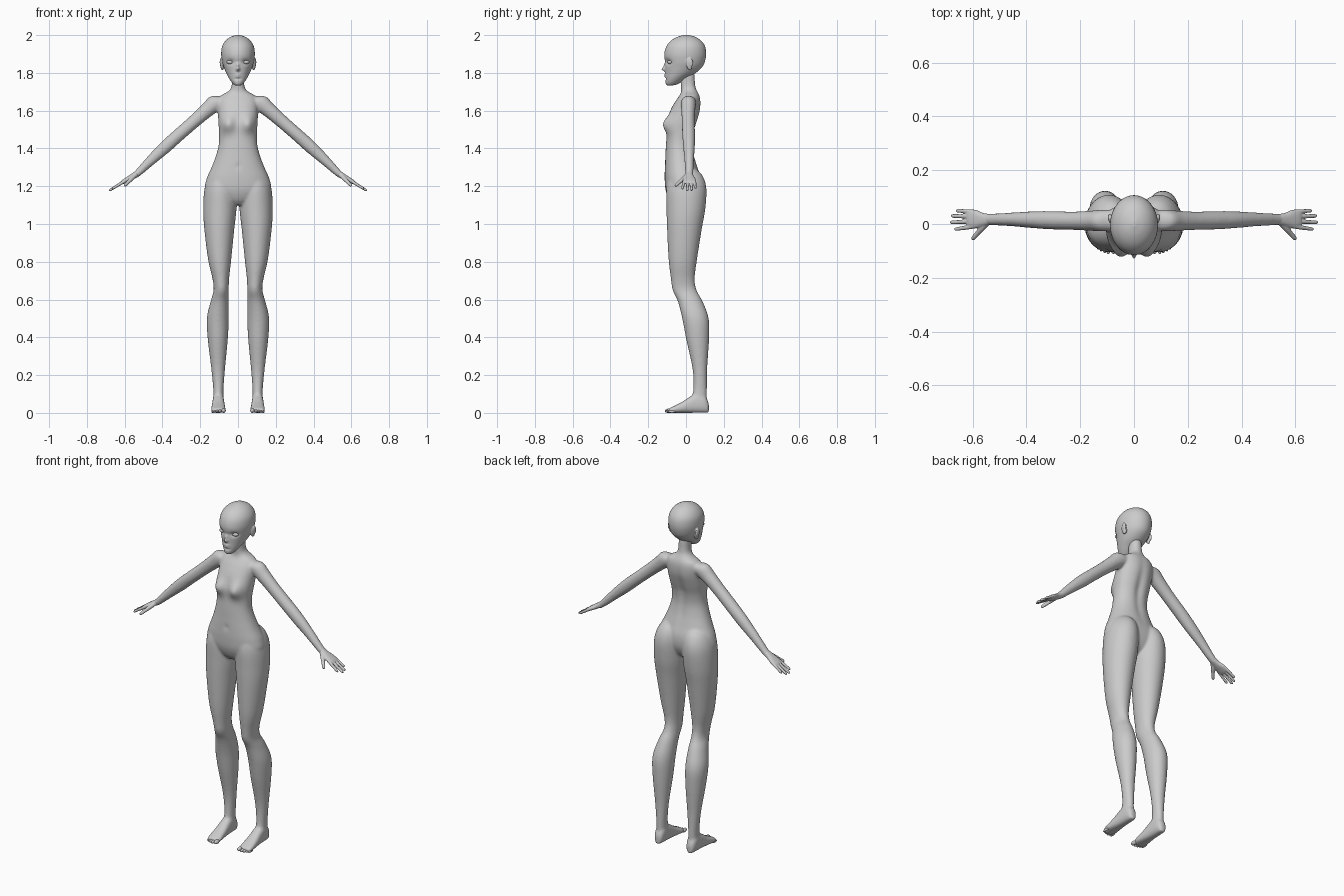
import bpy, bmesh, math
from mathutils import Vector, Matrix

X, Y, Z = Vector((1, 0, 0)), Vector((0, 1, 0)), Vector((0, 0, 1))


def catmull(a, b, c, d, t):
    return [0.5 * (2 * q + (r - p) * t + (2 * p - 5 * q + 4 * r - s) * t * t
                   + (3 * q - p - 3 * r + s) * t ** 3) for p, q, r, s in zip(a, b, c, d)]


def loft(bm, rings, u, v, side=1, n=40, k=5, power=2.0):
    """Closed skin through rings (x, y, z, half size along u, half size along v)."""
    fine = []
    for i in range(len(rings) - 1):
        quad = [rings[max(0, min(len(rings) - 1, i + o))] for o in (-1, 0, 1, 2)]
        fine += [catmull(*quad, j / k) for j in range(k)]
    fine.append(rings[-1])
    loops = []
    for x, y, z, a, b in fine:
        loop = []
        for j in range(n):
            t = 2 * math.pi * j / n
            c, s = math.cos(t), math.sin(t)
            c = math.copysign(abs(c) ** (2 / power), c)
            s = math.copysign(abs(s) ** (2 / power), s)
            p = Vector((x, y, z)) + u * (max(a, .001) * c) + v * (max(b, .001) * s)
            p.x *= side
            loop.append(bm.verts.new(p))
        loops.append(loop)
    for l0, l1 in zip(loops, loops[1:]):
        for j in range(n):
            bm.faces.new((l0[j], l0[(j + 1) % n], l1[(j + 1) % n], l1[j]))
    bm.faces.new(loops[0])
    bm.faces.new(loops[-1])


def stack(bm, rows, side=1, **kw):
    """Horizontal rings given as (centre x, z, half width, front y, back y)."""
    loft(bm, [(x, (f + b) / 2, z, w, (b - f) / 2) for x, z, w, f, b in rows], X, Y, side, **kw)


def finger(bm, p0, p1, r0, r1, side):
    d = (p1 - p0).normalized()
    u = d.cross(Z).normalized()
    rings = []
    for t, s in ((0, .9), (.35, 1), (.6, .95), (.88, 1), (.96, .75), (1, .25)):
        r = (r0 + (r1 - r0) * t) * s
        rings.append((*p0.lerp(p1, t), r, r))
    loft(bm, rings, u, u.cross(d), side, n=16, k=3)


def ball(bm, centre, size, rot=0):
    m = Matrix.Translation(centre) @ Matrix.Rotation(rot, 4, 'X') @ Matrix.Diagonal((*size, 1))
    bmesh.ops.create_uvsphere(bm, u_segments=24, v_segments=16, radius=1, matrix=m)


def sculpt(bm, bumps):
    """Soft pushes along y: (x, z, spread x, spread z, push, -1 front / 1 back)."""
    for vert in bm.verts:
        x, y, z = vert.co
        for bx, bz, sx, sz, push, face in bumps:
            if y * face > .015:
                fade = min(1, (y * face - .015) / .03)
                vert.co.y += push * fade * math.exp(-((x - bx) / sx) ** 2 - ((z - bz) / sz) ** 2)


def finish(bm, name, voxel=0, smooth=0):
    bmesh.ops.recalc_face_normals(bm, faces=bm.faces)
    for f in bm.faces:
        f.smooth = True
    me = bpy.data.meshes.new(name)
    bm.to_mesh(me)
    bm.free()
    ob = bpy.data.objects.new(name, me)
    bpy.context.collection.objects.link(ob)
    if voxel:
        r = ob.modifiers.new("blend", 'REMESH')
        r.mode, r.voxel_size, r.use_smooth_shade = 'VOXEL', voxel, True
        s = ob.modifiers.new("soften", 'SMOOTH')
        s.factor, s.iterations = .5, smooth


# torso and neck
bm = bmesh.new()
stack(bm, [(0, 1.10, .04, -.065, .03), (0, 1.13, .11, -.09, .06), (0, 1.18, .172, -.108, .08),
           (0, 1.24, .166, -.113, .08), (0, 1.30, .14, -.112, .062), (0, 1.36, .117, -.109, .045),
           (0, 1.42, .102, -.106, .036), (0, 1.48, .1, -.1, .042), (0, 1.54, .104, -.092, .06),
           (0, 1.60, .106, -.082, .076), (0, 1.65, .105, -.056, .078), (0, 1.68, .09, -.035, .072),
           (0, 1.70, .055, -.026, .062), (0, 1.73, .034, -.027, .05), (0, 1.80, .031, -.035, .045)],
      n=64, power=2.2)
sculpt(bm, [(.056, 1.53, .04, .045, -.038, -1), (-.056, 1.53, .04, .045, -.038, -1),
            (0, 1.48, .022, .14, -.012, 1), (0, 1.305, .012, .015, .005, -1)])

for s in (1, -1):
    # legs
    stack(bm, [(.08, 1.30, .03, -.04, .04), (.085, 1.26, .066, -.085, .085), (.092, 1.19, .085, -.104, .108),
               (.096, 1.08, .088, -.103, .102), (.099, .97, .079, -.1, .083), (.097, .81, .061, -.092, .058),
               (.091, .71, .044, -.08, .046), (.089, .65, .040, -.071, .056), (.097, .59, .048, -.043, .088),
               (.107, .50, .058, -.02, .12), (.107, .39, .053, .001, .122), (.105, .23, .036, .035, .112),
               (.104, .12, .027, .038, .111), (.104, .05, .028, .02, .111)], s)
    # feet
    loft(bm, [(.104, y, h / 2 + .001, w, h / 2 + .001) for y, w, h in
              ((.121, .012, .045), (.112, .023, .07), (.09, .029, .1), (.05, .031, .1), (.015, .033, .08),
               (-.02, .036, .057), (-.06, .039, .036), (-.085, .036, .024), (-.092, .03, .018))],
         X, Z, s, power=2.5)
    # arms
    loft(bm, [(.065, .015, 1.652, .03, .035), (.115, .013, 1.642, .045, .04), (.165, .012, 1.602, .039, .037),
              (.23, .012, 1.545, .035, .034), (.31, .014, 1.475, .034, .034), (.38, .016, 1.412, .034, .031),
              (.46, .017, 1.338, .027, .025), (.53, .017, 1.270, .019, .022), (.555, .017, 1.253, .016, .021)],
         Vector((.65, 0, .76)), Y, s)
finish(bm, "body", .006, 10)

# hands
bm = bmesh.new()
along, normal, wrist = Vector((.866, 0, -.5)), Vector((.5, 0, .866)), Vector((.535, 0, 1.265))


def on_hand(t, y, n=0):
    return wrist + along * t + Y * y + normal * n


for s in (1, -1):
    loft(bm, [(*on_hand(t, y), a, b) for t, y, a, b in
              ((0, .017, .02, .017), (.03, .016, .025, .015), (.06, .018, .034, .013),
               (.085, .019, .035, .011), (.098, .02, .03, .008))], Y, normal, s, power=2.3)
    for y0, y1, t in ((-.009, -.02, .155), (.01, .006, .174), (.028, .030, .17), (.045, .05, .148)):
        finger(bm, on_hand(.07, y0), on_hand(t, y1, -.003), .0092, .0068, s)
    finger(bm, on_hand(.015, .004, -.002), on_hand(.09, -.058, -.022), .013, .008, s)
finish(bm, "hands", .003, 3)

# toes
bm = bmesh.new()
for s in (1, -1):
    for x, y, r in ((.076, -.09, .0115), (.095, -.091, .0085), (.109, -.087, .008),
                    (.122, -.081, .0075), (.134, -.074, .007)):
        ball(bm, (s * x, y, r), (r, .021, r))
finish(bm, "toes")

# head with nose, lips, eye sockets and ears
bm = bmesh.new()
stack(bm, [(0, 1.733, .012, -.098, -.072), (0, 1.74, .024, -.106, -.045), (0, 1.755, .037, -.109, -.02),
           (0, 1.775, .05, -.109, .01), (0, 1.80, .063, -.109, .052), (0, 1.83, .075, -.11, .085),
           (0, 1.86, .084, -.112, .1), (0, 1.90, .089, -.115, .107), (0, 1.94, .084, -.104, .101),
           (0, 1.97, .066, -.08, .081), (0, 1.99, .04, -.047, .05), (0, 2.001, .008, -.01, .012)],
      n=128, k=8)
sculpt(bm, [(0, 1.819, .009, .009, -.017, -1), (0, 1.835, .007, .02, -.009, -1),
            (.04, 1.857, .02, .014, .012, -1), (-.04, 1.857, .02, .014, .012, -1),
            (0, 1.791, .016, .005, -.006, -1), (0, 1.780, .013, .005, -.005, -1),
            (0, 1.768, .02, .006, .004, -1), (0, 1.858, .012, .01, .004, -1)])
for s in (1, -1):
    ball(bm, (s * .083, .016, 1.847), (.011, .016, .034), .2)
    ball(bm, (s * .09, .024, 1.856), (.007, .014, .024), .2)
finish(bm, "head", .0035, 2)

# eyes
bm = bmesh.new()
for s in (1, -1):
    ball(bm, (s * .041, -.084, 1.857), (.019, .014, .011))
finish(bm, "eyes")
